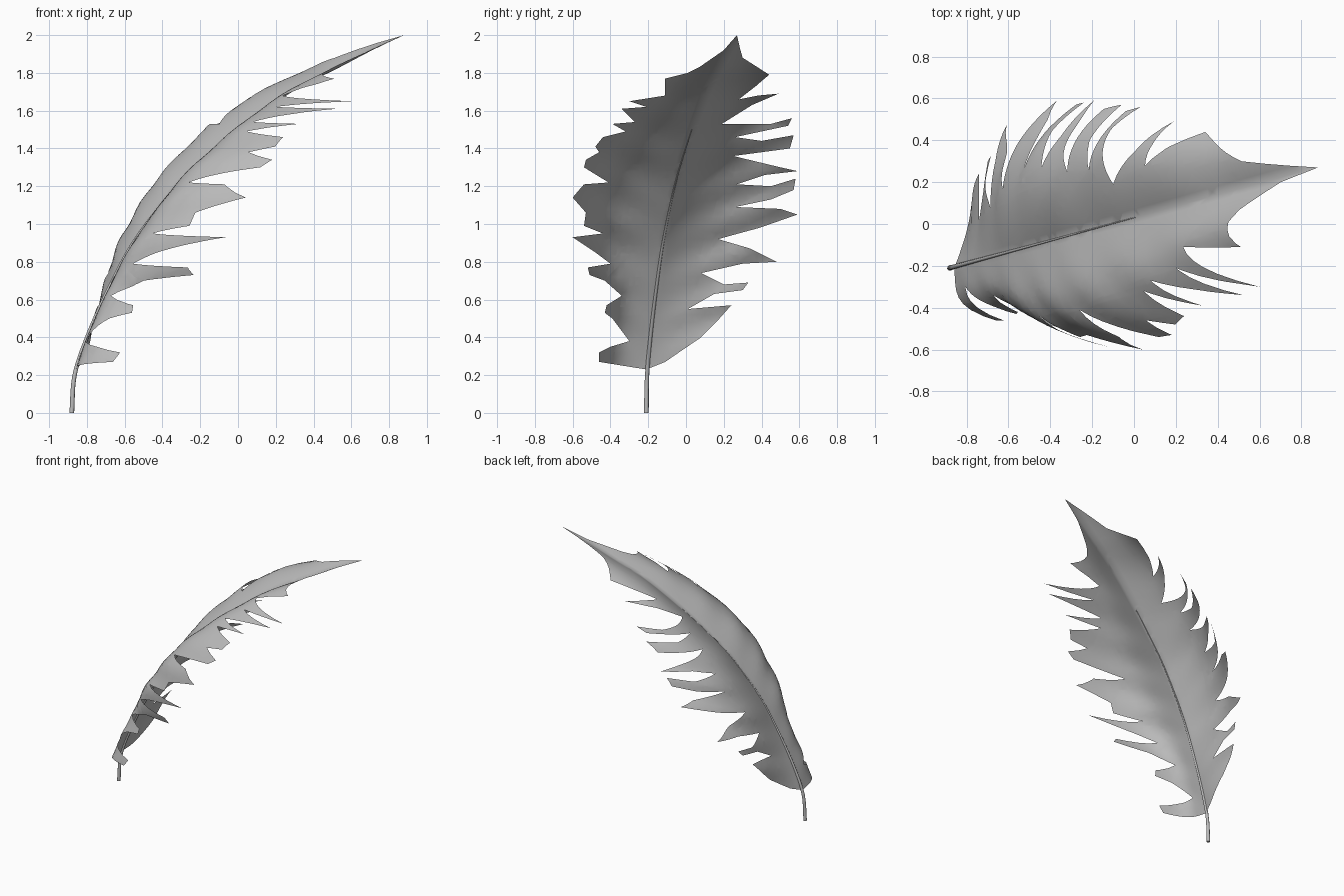
import bpy
import bmesh
from math import sin
from mathutils import Vector

cube = bpy.data.objects.get("Cube")
if cube:
    bpy.data.objects.remove(cube, do_unlink=True)

# Height and forward reach of the arching midrib
RIB = [(0, -.88), (.2, -.865), (.4, -.8), (.65, -.69), (.88, -.57), (1.05, -.45),
       (1.23, -.3), (1.42, -.09), (1.57, .1), (1.72, .32), (1.82, .52), (1.93, .73), (2, .88)]

# Ragged margins as (y, z), each running from the base to the tip
LEFT_MARGIN = [
    (-.21, .23), (-.11, .27), (.08, .4), (.16, .48), (.24, .57), (.01, .55),
    (.15, .63), (.3, .65), (.33, .69), (.2, .68), (.08, .74), (.3, .79), (.48, .8),
    (.34, .87), (.17, .92), (.39, .98), (.59, 1.05), (.5, 1.08), (.26, 1.09),
    (.45, 1.13), (.57, 1.18), (.58, 1.24), (.45, 1.2), (.27, 1.21), (.42, 1.26),
    (.59, 1.28), (.5, 1.3), (.25, 1.36), (.55, 1.4), (.57, 1.47), (.4, 1.44),
    (.26, 1.46), (.54, 1.52), (.56, 1.56), (.45, 1.53), (.19, 1.53), (.35, 1.63),
    (.49, 1.69), (.38, 1.68), (.28, 1.66), (.37, 1.73), (.44, 1.79), (.3, 1.88), (.27, 2)]
RIGHT_MARGIN = [
    (-.46, .27), (-.46, .32), (-.4, .35), (-.3, .38), (-.39, .5), (-.43, .53),
    (-.42, .57), (-.34, .62), (-.43, .7), (-.51, .73), (-.52, .77), (-.4, .79),
    (-.48, .85), (-.6, .93), (-.44, .95), (-.54, .99), (-.53, 1.06), (-.6, 1.14),
    (-.54, 1.21), (-.41, 1.22), (-.54, 1.3), (-.53, 1.34), (-.46, 1.38), (-.48, 1.41),
    (-.44, 1.46), (-.32, 1.49), (-.39, 1.53), (-.27, 1.54), (-.34, 1.61), (-.21, 1.62),
    (-.3, 1.65), (-.11, 1.68), (-.11, 1.77), (.01, 1.8), (.07, 1.83), (.2, 1.92)]


def rib_x(z):
    """Smooth curve through the midrib points."""
    last = len(RIB) - 1
    i = max(k for k in range(last) if RIB[k][0] <= z or k == 0)

    def slope(k):
        a, b = RIB[max(k - 1, 0)], RIB[min(k + 1, last)]
        return (b[1] - a[1]) / (b[0] - a[0])

    (start, low), (end, high) = RIB[i], RIB[i + 1]
    span = end - start
    t = min(max((z - start) / span, 0), 1)
    ease = t * t * (3 - 2 * t)
    bend = slope(i) * (1 - t) - slope(i + 1) * t
    return low + (high - low) * ease + span * t * (1 - t) * bend


def rib_y(z):
    return (rib_x(z) + .88) * .273 - .21


def blade_offset(d, z):
    """Forward droop of the blade at distance d from the midrib, with faint pleats."""
    out = abs(d)
    pleat = .02 * out * sin(30 * (z - .4 * out))
    if d < 0:
        # Nearly flat beside the rib, curling forward sharply at the margin
        width = max(.27, .53 - .9 * (z - 1.2) ** 2)
        lift = .4 * max(0, z - 1)
        return pleat - lift * out + .85 * out * (out / width) ** 3.5
    # Arched backward beside the rib, returning forward at the margin
    reach = min(.57, 1.72 - .75 * z)
    bulge = 1.3 * (z - .5)
    return pleat - bulge * d * (1 - d / reach)


def flat_grey(name, value):
    material = bpy.data.materials.new(name)
    material.use_nodes = True
    colour = (value, value, value, 1)
    material.diffuse_color = colour
    for node in material.node_tree.nodes:
        if node.type == 'BSDF_PRINCIPLED':
            node.inputs["Base Color"].default_value = colour
    return material


grey = flat_grey("plain grey", .5)


# Leaf blade: flat outline measured from the midrib, sliced finely, then bent
def build_blade():
    bm = bmesh.new()
    outline = LEFT_MARGIN + RIGHT_MARGIN[::-1]
    bm.faces.new([bm.verts.new((0, y - rib_y(z), z)) for y, z in outline])
    bm.normal_update()
    bmesh.ops.triangulate(bm, faces=bm.faces[:], ngon_method='EAR_CLIP')

    def slice_at(point, normal):
        everything = bm.verts[:] + bm.edges[:] + bm.faces[:]
        bmesh.ops.bisect_plane(bm, geom=everything, plane_co=point,
                               plane_no=normal, dist=1e-5)

    for i in range(-24, 28):
        slice_at((0, i * .03, 0), (0, 1, 0))
    for i in range(6, 50):
        slice_at((0, 0, i * .04), (0, 0, 1))
    bmesh.ops.dissolve_degenerate(bm, dist=1e-4, edges=bm.edges[:])
    for v in bm.verts:
        d, z = v.co.y, v.co.z
        v.co = Vector((rib_x(z) + blade_offset(d, z), d + rib_y(z), z))
    bm.normal_update()
    bmesh.ops.triangulate(bm, faces=bm.faces[:])

    # Turn every face the same way, with the upper surface outward
    bmesh.ops.recalc_face_normals(bm, faces=bm.faces[:])
    if sum(f.normal.x for f in bm.faces) > 0:
        bmesh.ops.reverse_faces(bm, faces=bm.faces[:])
    for f in bm.faces:
        f.smooth = True
    mesh = bpy.data.meshes.new("leaf_blade")
    bm.to_mesh(mesh)
    bm.free()
    mesh.materials.append(grey)
    blade = bpy.data.objects.new("leaf_blade", mesh)
    bpy.context.collection.objects.link(blade)


# Stalk: tapered tube that continues up the blade as the midrib
def build_stalk():
    curve = bpy.data.curves.new("stalk", 'CURVE')
    curve.dimensions = '3D'
    curve.bevel_depth = .013
    curve.bevel_resolution = 2
    curve.use_fill_caps = True
    spline = curve.splines.new('POLY')
    count = 40
    spline.points.add(count - 1)
    for i, point in enumerate(spline.points):
        t = i / (count - 1)
        z = 1.5 * t
        point.co = (rib_x(z), rib_y(z), z, 1)
        point.radius = 1 - .8 * t
    spline.use_smooth = True
    curve.materials.append(grey)
    stalk = bpy.data.objects.new("stalk", curve)
    bpy.context.collection.objects.link(stalk)


build_blade()
build_stalk()
